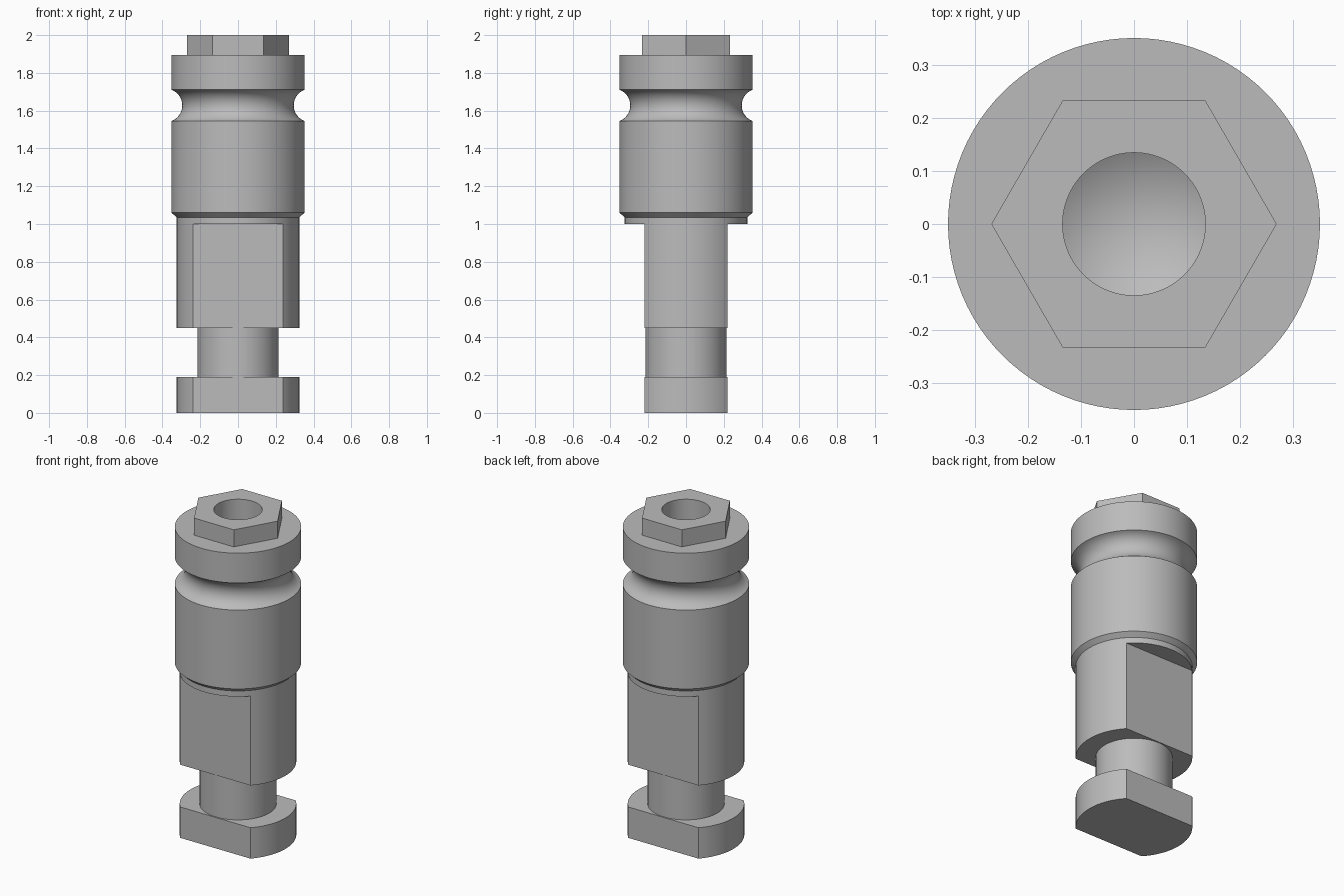
import bpy
import bmesh
import math
from mathutils import Vector

SEGMENTS = 96
RIM, SHANK, FLAT, NECK, HOLE = 0.352, 0.325, 0.22, 0.214, 0.135

cube = bpy.data.objects.get("Cube")
if cube:
    bpy.data.objects.remove(cube, do_unlink=True)

steel = bpy.data.materials.new("steel_grey")
steel.use_nodes = True
grey = (0.5, 0.5, 0.5, 1)
steel.diffuse_color = grey
steel.node_tree.nodes["Principled BSDF"].inputs["Base Color"].default_value = grey


def finish(name, bm):
    """Turn a bmesh into a named object with smooth curves and sharp edges."""
    bmesh.ops.recalc_face_normals(bm, faces=bm.faces[:])
    mesh = bpy.data.meshes.new(name)
    bm.to_mesh(mesh)
    bm.free()
    mesh.materials.append(steel)
    obj = bpy.data.objects.new(name, mesh)
    bpy.context.collection.objects.link(obj)
    bpy.ops.object.select_all(action='DESELECT')
    obj.select_set(True)
    bpy.context.view_layer.objects.active = obj
    bpy.ops.object.shade_smooth_by_angle(angle=math.radians(25))
    return obj


def lathe(profile):
    """Revolve (radius, height) points about the z axis."""
    bm = bmesh.new()
    verts = [bm.verts.new((r, 0, z)) for r, z in profile]
    edges = [bm.edges.new(pair) for pair in zip(verts, verts[1:])]
    bmesh.ops.spin(bm, geom=verts + edges, axis=(0, 0, 1), cent=(0, 0, 0),
                   angle=math.tau, steps=SEGMENTS, use_duplicate=False)
    bmesh.ops.remove_doubles(bm, verts=bm.verts[:], dist=1e-5)
    return bm


def cylinder(radius, bottom, top):
    return lathe([(0, bottom), (radius, bottom), (radius, top), (0, top)])


def mill_flats(bm):
    """Slice off the front and back, closing each cut with one flat face."""
    for side in (-1, 1):
        cut = bmesh.ops.bisect_plane(
            bm, geom=bm.verts[:] + bm.edges[:] + bm.faces[:], dist=1e-6,
            plane_co=(0, side * FLAT, 0), plane_no=(0, side, 0), clear_outer=True)
        rim = [e for e in cut["geom_cut"] if isinstance(e, bmesh.types.BMEdge)]
        bmesh.ops.edgeloop_fill(bm, edges=rim)
    return bm


# Main body: drilled hole, upper flange, rounded groove, barrel and chamfered collar
groove_z, groove_r, groove_axis = 1.628, 0.089, 0.384
half = math.acos((groove_axis - RIM) / groove_r)
groove = []
for i in range(17):
    a = half * (1 - i / 8)
    groove.append((groove_axis - groove_r * math.cos(a),
                   groove_z + groove_r * math.sin(a)))
body = [(0, 1.52), (HOLE, 1.6), (HOLE, 1.895), (RIM, 1.895)] + groove
body += [(RIM, 1.06), (SHANK, 1.035), (SHANK, 1.0), (0, 1.0)]
finish("main_body", lathe(body))

# Shank and foot with two parallel flats, joined by a round neck
finish("flatted_shank", mill_flats(cylinder(SHANK, 0.45, 1.0)))
finish("neck", cylinder(NECK, 0.19, 0.45))
finish("flatted_foot", mill_flats(cylinder(SHANK, 0, 0.19)))


# Hexagonal head with the hole running through it
def ring(bm, radius, count, z):
    verts = [bm.verts.new((radius * math.cos(math.tau * i / count),
                           radius * math.sin(math.tau * i / count), z))
             for i in range(count)]
    return [bm.edges.new((verts[i - 1], verts[i])) for i in range(count)]


bm = bmesh.new()
outline = ring(bm, 0.27, 6, 2.0) + ring(bm, HOLE, SEGMENTS, 2.0)
bmesh.ops.triangle_fill(bm, edges=outline, use_beauty=True, normal=(0, 0, 1))
walls = bmesh.ops.extrude_edge_only(bm, edges=outline)
lower = [v for v in walls["geom"] if isinstance(v, bmesh.types.BMVert)]
bmesh.ops.translate(bm, verts=lower, vec=Vector((0, 0, -0.105)))
finish("hex_head", bm)
